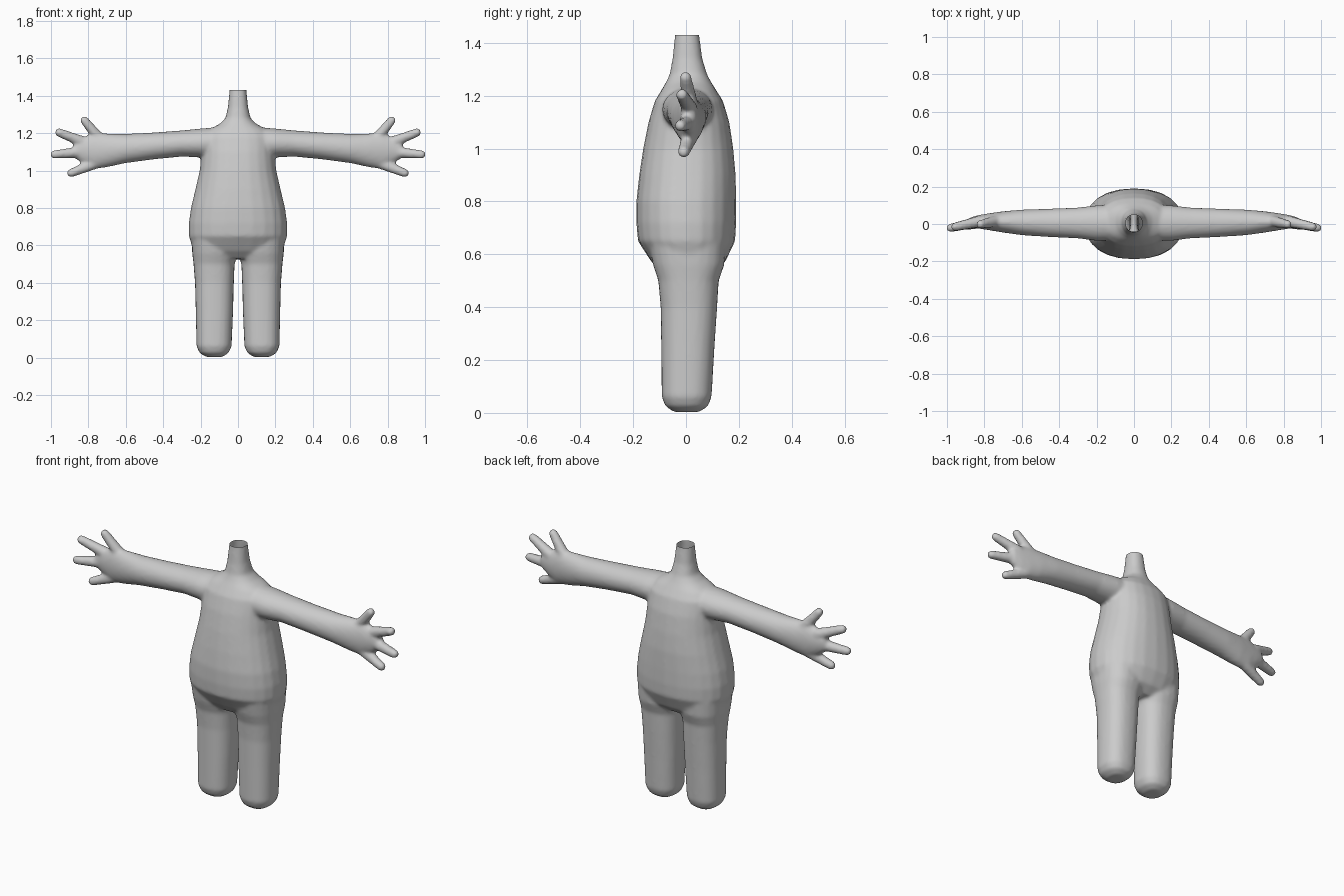
import bpy, bmesh
from math import sin, cos, pi, copysign
from mathutils import Vector

cube = bpy.data.objects.get("Cube")
if cube:
    bpy.data.objects.remove(cube)

X, Y, Z = Vector((1, 0, 0)), Vector((0, 1, 0)), Vector((0, 0, 1))
SIDES = 24
NECK_TOP = 1.43
bm = bmesh.new()


def loft(sections, u, v, power=2.0):
    """Closed tube through (centre, radius along u, radius along v)."""
    rings = []
    for centre, ru, rv in sections:
        ring = []
        for i in range(SIDES):
            a = 2 * pi * i / SIDES
            c, s = (copysign(abs(f) ** (2 / power), f) for f in (cos(a), sin(a)))
            ring.append(bm.verts.new(Vector(centre) + u * ru * c + v * rv * s))
        rings.append(ring)
    for low, high in zip(rings, rings[1:]):
        for i in range(SIDES):
            j = (i + 1) % SIDES
            bm.faces.new((low[i], low[j], high[j], high[i]))
    bm.faces.new(rings[0][::-1])
    bm.faces.new(rings[-1])


def finger(root, tip, r0, r1):
    """Tapered finger with a round tip."""
    root, tip = Vector(root), Vector(tip)
    d = (tip - root).normalized()
    side = d.cross(Y).normalized()
    end = tip - d * r1
    sections = [(root, r0, r0), (root.lerp(end, 0.5), (r0 + r1) / 2, (r0 + r1) / 2)]
    for k in range(5):
        a = k * pi / 9
        sections.append((end + d * r1 * sin(a), r1 * cos(a), r1 * cos(a)))
    loft(sections, side, d.cross(side))


# Torso and neck: height, half width, front, back
torso = [(0.53, 0.19, -0.09, 0.10), (0.57, 0.238, -0.13, 0.148), (0.65, 0.263, -0.182, 0.186),
         (0.72, 0.263, -0.188, 0.19), (0.8, 0.252, -0.188, 0.19), (0.9, 0.228, -0.177, 0.188),
         (1.0, 0.205, -0.162, 0.179), (1.1, 0.195, -0.142, 0.164), (1.18, 0.19, -0.118, 0.14),
         (1.22, 0.155, -0.094, 0.115), (1.25, 0.098, -0.076, 0.096), (1.28, 0.067, -0.062, 0.08),
         (1.34, 0.054, -0.051, 0.062), (1.43, 0.045, -0.042, 0.05), (1.5, 0.043, -0.04, 0.048)]
loft([((0, (f + b) / 2, z), w, (b - f) / 2) for z, w, f, b in torso], X, Y, 2.25)

# Leg: height, inner x, outer x, front, back
leg = [(0.003, 0.085, 0.17, -0.045, 0.05), (0.025, 0.05, 0.205, -0.078, 0.083),
       (0.06, 0.034, 0.222, -0.092, 0.097), (0.25, 0.026, 0.226, -0.094, 0.108),
       (0.4, 0.022, 0.23, -0.096, 0.118), (0.5, 0.018, 0.238, -0.105, 0.124),
       (0.56, 0.004, 0.245, -0.125, 0.145), (0.64, 0.0, 0.25, -0.14, 0.15)]
# Arm and palm: x, bottom, top, front, back
arm = [(0.08, 1.06, 1.235, -0.09, 0.105), (0.2, 1.07, 1.225, -0.09, 0.1),
       (0.3, 1.075, 1.215, -0.077, 0.088), (0.45, 1.06, 1.204, -0.07, 0.082),
       (0.6, 1.04, 1.196, -0.06, 0.077), (0.7, 1.018, 1.198, -0.046, 0.068),
       (0.77, 1.008, 1.2, -0.034, 0.058), (0.82, 1.03, 1.182, -0.026, 0.05),
       (0.865, 1.06, 1.16, -0.02, 0.04), (0.88, 1.08, 1.14, -0.01, 0.03)]
# Fingers: root, tip
fingers = [((0.74, 0.015, 1.17), (0.836, -0.005, 1.286)),
           ((0.82, 0.015, 1.15), (0.978, -0.02, 1.212)),
           ((0.83, 0.012, 1.1), (1.004, -0.026, 1.084)),
           ((0.76, 0.012, 1.04), (0.914, -0.012, 0.978))]

for s in (1, -1):
    loft([((s * (i + o) / 2, (f + b) / 2, z), (o - i) / 2, (b - f) / 2)
          for z, i, o, f, b in leg], X, Y, 2.4)
    loft([((s * x, (f + b) / 2, (lo + hi) / 2), (b - f) / 2, (hi - lo) / 2)
          for x, lo, hi, f, b in arm], Y, Z)
    for root, tip in fingers:
        finger((s * root[0], *root[1:]), (s * tip[0], *tip[1:]), 0.031, 0.023)

bmesh.ops.recalc_face_normals(bm, faces=bm.faces)
mesh = bpy.data.meshes.new("body")
bm.to_mesh(mesh)
bm.free()
body = bpy.data.objects.new("body", mesh)
bpy.context.collection.objects.link(body)

# Fuse the parts into one soft skin
fuse = body.modifiers.new("fuse", "REMESH")
fuse.mode = "VOXEL"
fuse.voxel_size = 0.009
soften = body.modifiers.new("soften", "SMOOTH")
soften.factor = 0.5
soften.iterations = 8
skin = bpy.data.meshes.new_from_object(body.evaluated_get(bpy.context.evaluated_depsgraph_get()))
body.modifiers.clear()
body.data = skin

# Open the neck with a flat cut
bm = bmesh.new()
bm.from_mesh(skin)
bmesh.ops.bisect_plane(bm, geom=bm.verts[:] + bm.edges[:] + bm.faces[:],
                       plane_co=Z * NECK_TOP, plane_no=Z, clear_outer=True)
bm.to_mesh(skin)
bm.free()
skin.shade_smooth()

grey = bpy.data.materials.new("light grey")
grey.use_nodes = True
colour = (0.6, 0.6, 0.6, 1)
grey.diffuse_color = colour
grey.node_tree.nodes["Principled BSDF"].inputs["Base Color"].default_value = colour
skin.materials.clear()
skin.materials.append(grey)
